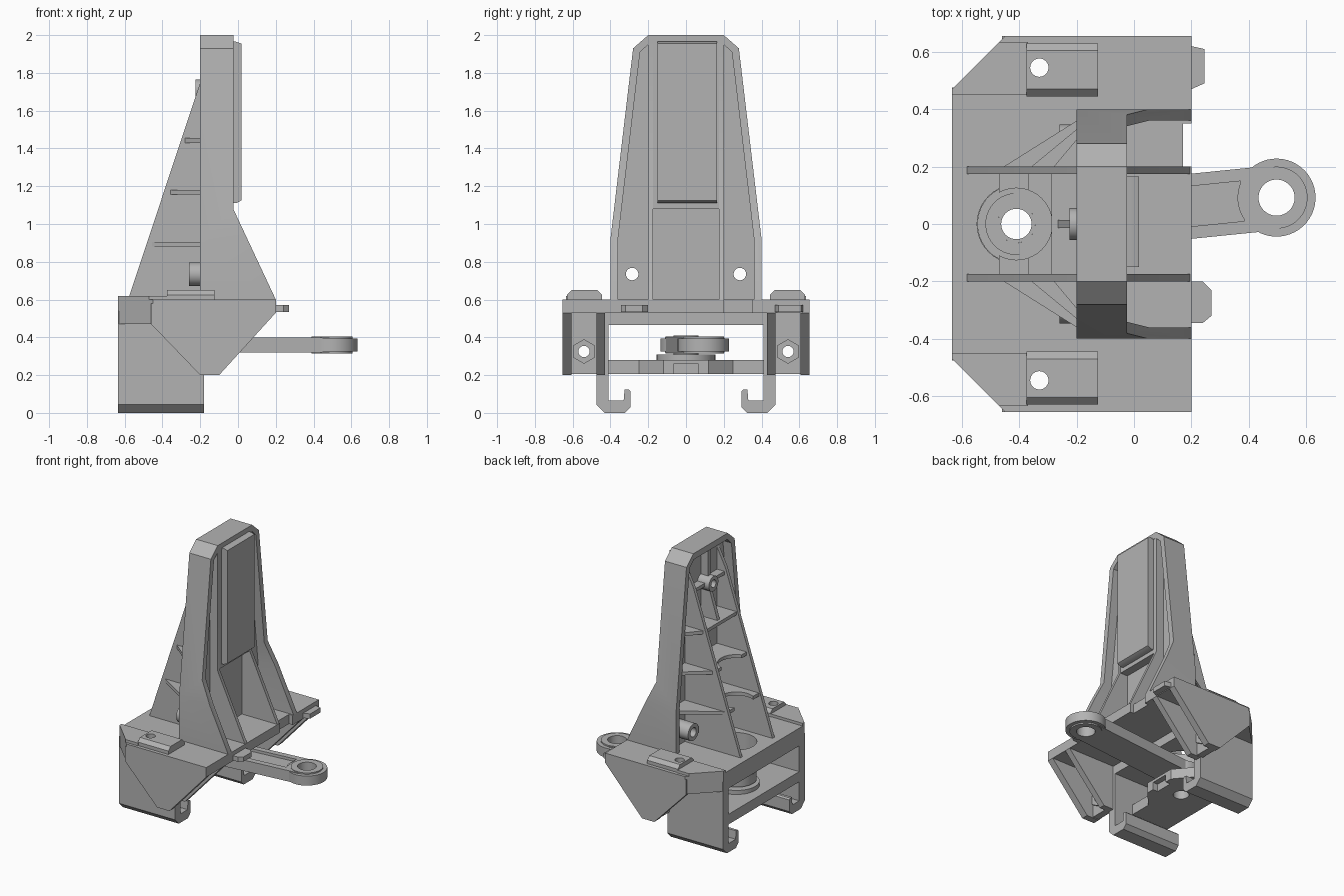
import bpy, bmesh
from math import cos, sin, pi, hypot, atan2
from mathutils import Matrix

if "Cube" in bpy.data.objects:
    bpy.data.objects.remove(bpy.data.objects["Cube"])

grey = bpy.data.materials.new("plain grey")
grey.use_nodes = True
grey.diffuse_color = (0.45, 0.45, 0.45, 1)
grey.node_tree.nodes["Principled BSDF"].inputs["Base Color"].default_value = grey.diffuse_color
parts = []


def prism(name, axis, pts, lo, hi):
    """Extrude a 2D outline along an axis; outlines are (y,z), (x,z) or (x,y)."""
    place = {"x": lambda u, v, w: (w, u, v),
             "y": lambda u, v, w: (u, w, v),
             "z": lambda u, v, w: (u, v, w)}[axis]
    bm = bmesh.new()
    face = bm.faces.new([bm.verts.new(place(u, v, lo)) for u, v in pts])
    ext = bmesh.ops.extrude_face_region(bm, geom=[face])["geom"]
    bmesh.ops.translate(bm, vec=place(0, 0, hi - lo),
                        verts=[e for e in ext if isinstance(e, bmesh.types.BMVert)])
    bmesh.ops.recalc_face_normals(bm, faces=bm.faces)
    mesh = bpy.data.meshes.new(name)
    bm.to_mesh(mesh)
    bm.free()
    mesh.materials.append(grey)
    ob = bpy.data.objects.new(name, mesh)
    bpy.context.collection.objects.link(ob)
    parts.append(ob)
    return ob


def rect(u0, v0, u1, v1):
    return [(u0, v0), (u1, v0), (u1, v1), (u0, v1)]


def circle(u, v, r, n=40, a=0):
    return [(u + r * cos(a + 2 * pi * i / n), v + r * sin(a + 2 * pi * i / n)) for i in range(n)]


def combine(ob, tool, op="DIFFERENCE"):
    mod = ob.modifiers.new("shape", "BOOLEAN")
    mod.operation, mod.object, mod.solver = op, tool, "EXACT"
    dg = bpy.context.evaluated_depsgraph_get()
    mesh = bpy.data.meshes.new_from_object(ob.evaluated_get(dg))
    ob.modifiers.clear()
    ob.data = mesh
    parts.remove(tool)
    bpy.data.objects.remove(tool)


def flip(pts, s):
    return [(u * s, v) for u, v in pts]


def both(half):
    """Complete a half outline by mirroring it across the first coordinate."""
    return half + [(-u, v) for u, v in reversed(half)]


PIVOT = (-0.41, 0)

# Base plate with clipped rear corners and a hole over the pivot
plate = prism("base_plate", "z", [(0.2, -0.655), (0.2, 0.655), (-0.45, 0.655), (-0.635, 0.47),
              (-0.635, -0.47), (-0.45, -0.655)], 0.53, 0.6)
rear = prism("rear_plate_edge", "z", [(-0.42, -0.655), (-0.42, 0.655), (-0.45, 0.655), (-0.635, 0.47),
             (-0.635, -0.47), (-0.45, -0.655)], 0.47, 0.535)
thick = prism("plate_underside", "z", rect(-0.6, -0.44, -0.18, 0.44), 0.465, 0.54)
for ob in (plate, rear, thick):
    combine(ob, prism("cutter", "z", circle(*PIVOT, 0.137), 0.4, 0.7))
combine(plate, prism("cutter", "z", rect(0.17, 0.2, 0.3, 0.35), 0.5, 0.7))

# Front locating tabs
prism("long_tab", "z", [(0.15, -0.2), (0.24, -0.2), (0.27, -0.23), (0.27, -0.32), (0.24, -0.345),
      (0.15, -0.345)], 0.535, 0.57)
prism("short_tab", "z", [(0.15, 0.47), (0.2, 0.47), (0.245, 0.49), (0.245, 0.61), (0.2, 0.62),
      (0.15, 0.62)], 0.535, 0.57)

# Lower plate and pivot boss
lower = prism("lower_plate", "z", [(-0.635, -0.42), (-0.33, -0.42), (-0.33, -0.25), (-0.22, -0.12),
              (-0.22, 0.12), (-0.33, 0.25), (-0.33, 0.42), (-0.635, 0.42)], 0.205, 0.28)
combine(lower, prism("cutter", "z", rect(-0.26, -0.065, -0.1, 0.065), 0.1, 0.26))
boss = prism("pivot_boss", "z", circle(*PIVOT, 0.155), 0.27, 0.31)
pin = prism("pivot_sleeve", "z", circle(*PIVOT, 0.066), 0.21, 0.41)
for ob in (lower, boss, pin):
    combine(ob, prism("cutter", "z", circle(*PIVOT, 0.053), 0.1, 0.5))

# Swinging arm, drawn along x and turned about its pivot
dx, dy = 0.497 - PIVOT[0], 0.092
length = hypot(dx, dy)
arm = prism("arm_bar", "z", rect(0, -0.113, length, 0.113), 0.32, 0.4)
combine(arm, prism("cutter", "z", rect(0.2, -0.07, length - 0.12, 0.07), 0.38, 0.5))
arm_parts = [arm]
for name, x, hole in (("arm_pivot_ring", 0, 0.066), ("arm_end_ring", length, 0.063)):
    ring = prism(name, "z", circle(x, 0, 0.136, 48), 0.325, 0.395)
    combine(ring, prism("core", "z", circle(x, 0, 0.108, 48), 0.315, 0.405), "UNION")
    for ob in (ring, arm):
        combine(ob, prism("cutter", "z", circle(x, 0, hole), 0.2, 0.5))
    arm_parts.append(ring)
for ob in arm_parts:
    ob.data.transform(Matrix.Translation((*PIVOT, 0)) @ Matrix.Rotation(atan2(dy, dx), 4, "Z"))

# Side legs with hooks, hollow pods and slide blocks
hook = [(0.475, 0.54), (0.475, 0.045), (0.43, 0), (0.325, 0), (0.295, 0.03), (0.295, 0.115),
        (0.305, 0.125), (0.325, 0.125), (0.33, 0.065), (0.41, 0.065), (0.41, 0.54)]
pod = [(-0.46, 0.58), (-0.46, 0.47), (-0.2, 0.2), (-0.1, 0.2), (0.2, 0.53), (0.2, 0.58)]
for s, side in ((1, "left"), (-1, "right")):
    prism(side + "_hook_leg", "x", flip(hook, s), -0.635, -0.18)
    for name, a, b in (("outer", 0.605, 0.655), ("inner", 0.43, 0.475)):
        prism(f"{side}_pod_{name}_wall", "y", pod, min(a * s, b * s), max(a * s, b * s))
    wall = prism(side + "_pod_divider", "x", rect(0.45 * s, 0.205, 0.63 * s, 0.55), -0.2, -0.15)
    nut = prism(side + "_nut", "x", circle(0.54 * s, 0.325, 0.065, 6, pi / 6), -0.16, -0.135)
    for ob in (wall, nut):
        combine(ob, prism("cutter", "x", circle(0.54 * s, 0.325, 0.03, 24), -0.3, 0))
    block = prism(side + "_slide_block", "x", flip([(0.445, 0.59), (0.445, 0.625), (0.47, 0.65),
                  (0.605, 0.65), (0.63, 0.625), (0.63, 0.59)], s), -0.375, -0.125)
    prism(side + "_rear_pad", "z", [(x, y * s) for x, y in ((-0.635, 0.45), (-0.37, 0.45),
          (-0.37, 0.635), (-0.47, 0.635), (-0.635, 0.47))], 0.585, 0.62)
    for ob in (plate, block):
        combine(ob, prism("cutter", "z", circle(-0.33, 0.545 * s, 0.032, 24), 0.4, 0.7))

# Tower rim: arch outline cut to the flared side profile
outer = both([(0.4, 0.59), (0.4, 0.92), (0.28, 1.93), (0.2, 2.0)])
inner = both([(0.36, 0.5), (0.36, 0.92), (0.243, 1.91), (0.195, 1.955)])
flare = [(-0.2, 0.55), (0.2, 0.55), (0.2, 0.6), (-0.025, 1.08), (-0.025, 2.1), (-0.2, 2.1)]
rim = prism("tower_rim", "x", outer, -0.25, 0.25)
combine(rim, prism("cutter", "x", inner, -0.4, 0.4))
combine(rim, prism("side_profile", "y", flare, -0.6, 0.6), "INTERSECT")
web = prism("tower_web", "x", both([(0.365, 0.59), (0.365, 0.92), (0.25, 1.91), (0.2, 1.96)]),
            -0.13, -0.09)

# Gussets in front of and behind the web, with lower through bosses
for s, side in ((1, "left"), (-1, "right")):
    y0, y1 = sorted((0.175 * s, 0.2 * s))
    prism(side + "_rear_gusset", "y", [(-0.1, 0.59), (-0.585, 0.59), (-0.2, 1.75), (-0.1, 1.95)], y0, y1)
    prism(side + "_front_gusset", "y", [(-0.11, 0.59), (0.2, 0.59), (-0.027, 1.08), (-0.027, 1.96),
          (-0.11, 1.96)], y0, y1)
    tube = prism(side + "_bolt_tube", "x", circle(0.285 * s, 0.735, 0.062), -0.26, -0.11)
    for ob in (web, tube):
        combine(ob, prism("cutter", "x", circle(0.285 * s, 0.735, 0.033), -0.4, 0.1))

# Rear shelves: notched between the gussets, tapering outside them
for i, (z, x, half) in enumerate(((0.88, -0.47, 0.36), (1.155, -0.37, 0.33), (1.43, -0.288, 0.295))):
    shelf = prism(f"rear_shelf_{i + 1}", "z", rect(x, -0.18, -0.1, 0.18), z, z + 0.025)
    if i < 2:
        combine(shelf, prism("cutter", "z", circle(*PIVOT, 0.125), z - 0.1, z + 0.1))
    for s, side in ((1, "left"), (-1, "right")):
        prism(f"{side}_side_shelf_{i + 1}", "z", [(x, 0.19 * s), (-0.2, half * s), (-0.1, half * s),
              (-0.1, 0.19 * s)], z, z + 0.025)

# Upper rear boss with its cross ribs
top_boss = prism("upper_boss", "x", circle(0, 1.71, 0.055), -0.225, -0.11)
combine(top_boss, prism("cutter", "x", circle(0, 1.71, 0.028, 24), -0.3, -0.14))
prism("boss_lower_rib", "y", [(-0.1, 1.44), (-0.27, 1.44), (-0.2, 1.67), (-0.1, 1.67)], -0.014, 0.014)
prism("boss_upper_rib", "y", rect(-0.19, 1.75, -0.1, 1.96), -0.014, 0.014)
for s, side in ((1, "left"), (-1, "right")):
    prism(side + "_boss_rib", "z", rect(-0.19, 0.045 * s, -0.1, 0.185 * s), 1.7, 1.725)

# Raised front panel with bevelled lower edge
prism("front_panel", "y", [(-0.1, 1.11), (-0.01, 1.11), (0.018, 1.125), (0.018, 1.955),
      (-0.01, 1.965), (-0.1, 1.965)], -0.15, 0.165)
prism("panel_backing", "y", rect(-0.1, 1.08, -0.03, 1.965), -0.18, 0.18)

# Smooth the round parts, keep the edges sharp
bpy.ops.object.select_all(action="DESELECT")
for ob in parts:
    ob.select_set(True)
bpy.context.view_layer.objects.active = parts[0]
bpy.ops.object.shade_smooth_by_angle(angle=0.5)
